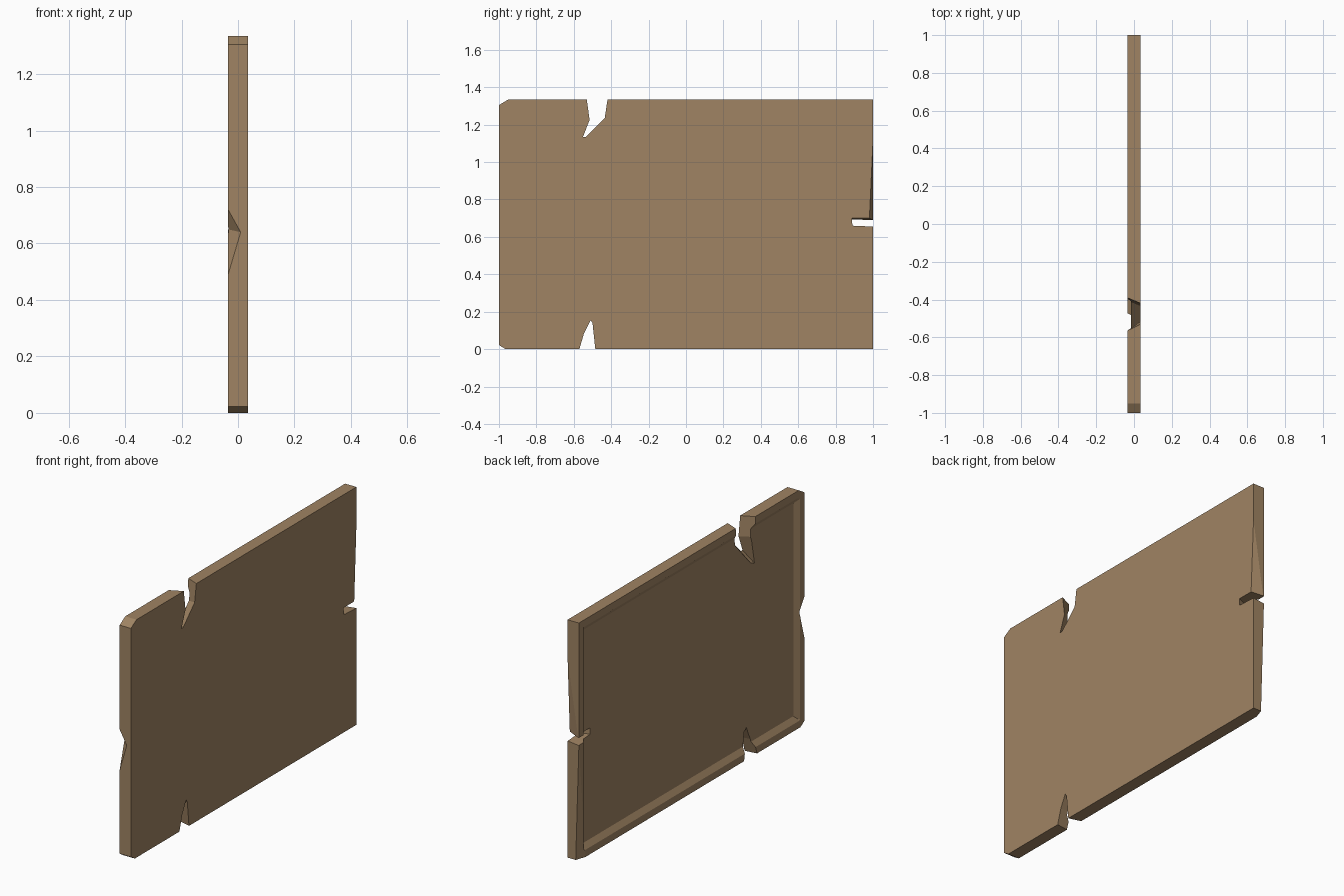
import bpy, bmesh

if "Cube" in bpy.data.objects:
    bpy.data.objects.remove(bpy.data.objects["Cube"])

wood = bpy.data.materials.new("weathered brown")
wood.diffuse_color = (0.35, 0.23, 0.125, 1)
wood.use_nodes = True
wood.node_tree.nodes["Principled BSDF"].inputs["Base Color"].default_value = wood.diffuse_color
T = 0.035  # half thickness


def make_object(name, bm):
    bmesh.ops.recalc_face_normals(bm, faces=bm.faces)
    me = bpy.data.meshes.new(name)
    bm.to_mesh(me)
    bm.free()
    me.materials.append(wood)
    ob = bpy.data.objects.new(name, me)
    bpy.context.collection.objects.link(ob)
    return ob


def loft(bm, back, front, t):
    """Solid between two y/z outlines at x = -t and x = +t; returns the back face."""
    a = [bm.verts.new((-t, y, z)) for y, z in back]
    b = [bm.verts.new((t, y, z)) for y, z in front]
    face = bm.faces.new(a)
    bm.faces.new(b[::-1])
    n = len(a)
    for i in range(n):
        j = (i + 1) % n
        bm.faces.new((a[i], b[i], b[j], a[j]))
    return face


def cut(board, bm, name):
    cutter = make_object(name, bm)
    mod = board.modifiers.new(name, 'BOOLEAN')
    mod.operation = 'DIFFERENCE'
    mod.solver = 'EXACT'
    mod.object = cutter
    bpy.context.view_layer.objects.active = board
    bpy.ops.object.modifier_apply(modifier=name)
    bpy.data.objects.remove(cutter)


# Board with clipped corners and a shallow sunken panel on its -x side
bm = bmesh.new()
outline = [(-0.965, 0), (1, 0), (1, 1.335), (-0.95, 1.335), (-1, 1.305), (-1, 0.022)]
back = loft(bm, outline, outline, T)
bmesh.ops.recalc_face_normals(bm, faces=bm.faces)
bmesh.ops.inset_region(bm, faces=[back], thickness=0.04, use_even_offset=True)
bmesh.ops.inset_region(bm, faces=[back], thickness=0.03, depth=-0.02, use_even_offset=True)
board = make_object("sign_board", bm)

# Splits running through the board: (outline on -x side, outline on +x side)
splits = {
    "top_split": (
        [(-0.57, 1.4), (-0.565, 1.335), (-0.565, 1.22), (-0.60, 1.03),
         (-0.56, 1.05), (-0.405, 1.22), (-0.39, 1.335), (-0.385, 1.4)],
        [(-0.538, 1.4), (-0.53, 1.335), (-0.515, 1.225), (-0.55, 1.135),
         (-0.535, 1.135), (-0.435, 1.235), (-0.42, 1.335), (-0.415, 1.4)]),
    "bottom_split": (
        [(-0.59, -0.05), (-0.58, 0), (-0.55, 0.09), (-0.515, 0.17), (-0.49, 0.15), (-0.465, 0), (-0.46, -0.05)],
        [(-0.58, -0.05), (-0.57, 0), (-0.545, 0.085), (-0.51, 0.155), (-0.50, 0.14), (-0.485, 0), (-0.48, -0.05)]),
    "side_split": (
        [(1.05, 0.645), (0.865, 0.655), (0.865, 0.69), (1.05, 0.69)],
        [(1.05, 0.653), (0.89, 0.66), (0.887, 0.70), (1.05, 0.70)]),
}
for name, (neg, pos) in splits.items():
    bm = bmesh.new()
    loft(bm, neg, pos, T + 0.001)
    cut(board, bm, name)

# Chips knocked off the long edges, as convex solids
chips = {
    "edge_chip": [(-T, -1, 0.72), (0.01, -1.0005, 0.64), (-T, -1, 0.49),
                  (-T, -0.955, 0.65), (-0.1, -1.1, 0.63)],
    "upper_chip": [(T, 0.98, 0.69), (T, 1, 1.12), (-0.03, 1, 0.69), (0.1, 1.06, 0.69)],
    "lower_chip": [(-T, 1, 0.65), (-0.015, 1, -0.01), (-T, 0.94, -0.01), (-0.1, 1.06, -0.01)],
}
for name, pts in chips.items():
    bm = bmesh.new()
    for p in pts:
        bm.verts.new(p)
    bmesh.ops.convex_hull(bm, input=bm.verts)
    cut(board, bm, name)
